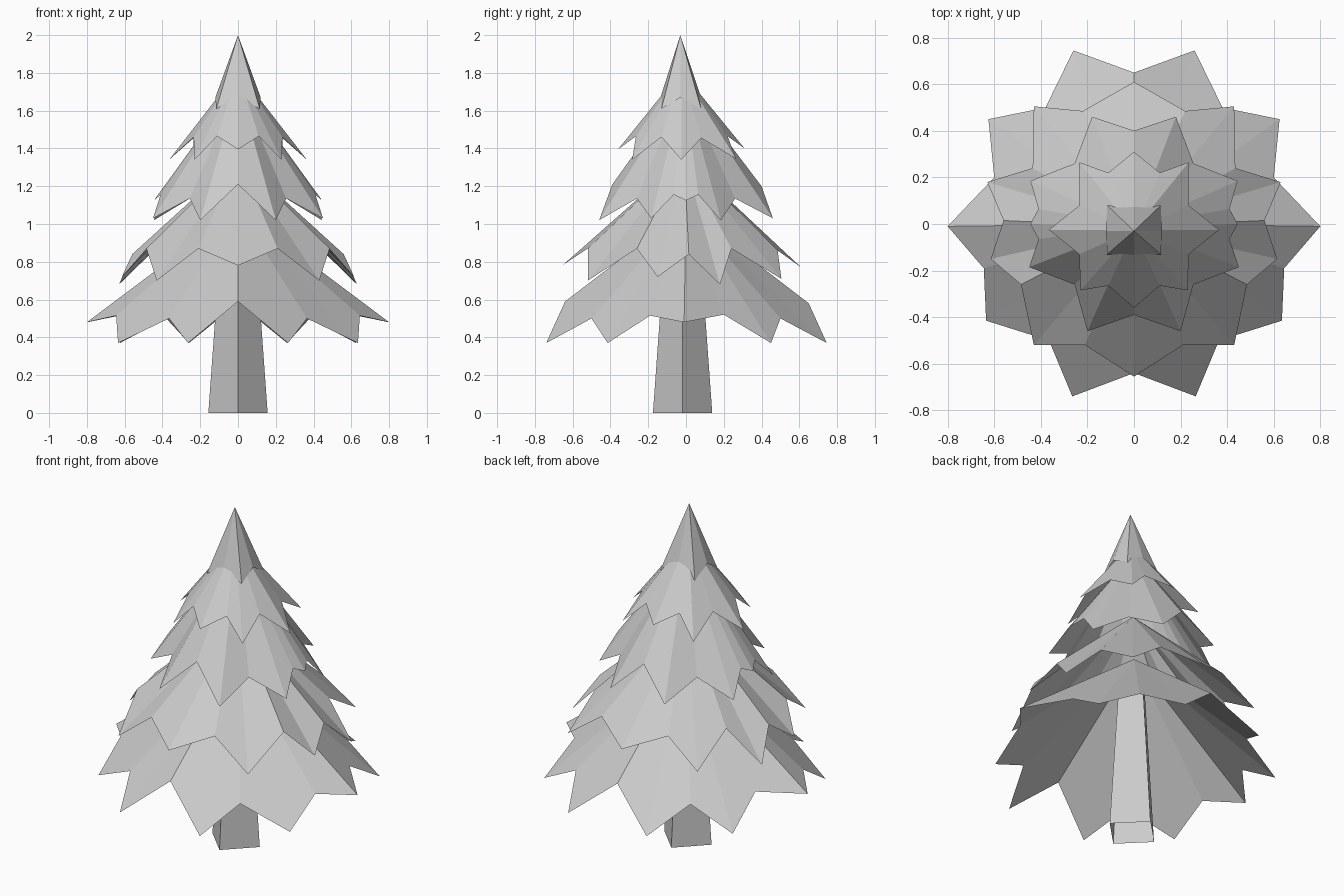
import bpy
import bmesh
from math import cos, sin, tau

cube = bpy.data.objects.get("Cube")
if cube:
    bpy.data.objects.remove(cube)

grey = bpy.data.materials.new("plain_grey")
grey.use_nodes = True
colour = (0.6, 0.6, 0.6, 1)
grey.diffuse_color = colour
grey.node_tree.nodes["Principled BSDF"].inputs["Base Color"].default_value = colour


def finish(name, bm):
    bmesh.ops.recalc_face_normals(bm, faces=bm.faces)
    mesh = bpy.data.meshes.new(name)
    bm.to_mesh(mesh)
    bm.free()
    mesh.materials.append(grey)
    obj = bpy.data.objects.new(name, mesh)
    bpy.context.collection.objects.link(obj)


def branch_tier(name, left_rim, apex_y, apex_z):
    """Jagged open skirt; left_rim runs from back to front and is mirrored in x."""
    bm = bmesh.new()
    right_rim = [(-x, y, z) for x, y, z in left_rim[-2:0:-1]]
    rim = [bm.verts.new(p) for p in left_rim + right_rim]
    apex = bm.verts.new((0, apex_y, apex_z))
    for i, v in enumerate(rim):
        bm.faces.new((v, apex, rim[i - 1]))
    finish(name, bm)


# Branch tiers, lowest to highest: tips and notches alternate
branch_tier("bottom_branches",
            [(0, .65, .58), (.26, .745, .37), (.38, .5, .5), (.625, .45, .37),
             (.6, .2, .52), (.8, -.01, .48), (.645, -.19, .515), (.635, -.415, .37),
             (.365, -.5, .5), (.265, -.74, .37), (0, -.64, .59)],
            0, 1.08)
branch_tier("lower_branches",
            [(0, .61, .77), (.22, .485, .86), (.43, .505, .71), (.435, .24, .87),
             (.63, .18, .68), (.56, .015, .84), (.615, -.15, .72), (.485, -.26, .87),
             (.43, -.52, .7), (.21, -.52, .87), (0, -.655, .78)],
            -.01, 1.35)
branch_tier("middle_branches",
            [(0, .4, 1.2), (.18, .46, 1.03), (.255, .26, 1.135), (.445, .185, 1.02),
             (.41, .065, 1.155), (.445, 0, 1.125), (.41, -.065, 1.155),
             (.45, -.185, 1.03), (.255, -.26, 1.135), (.2, -.46, 1.02), (0, -.39, 1.21)],
            -.01, 1.74)
branch_tier("upper_branches",
            [(0, .31, 1.4), (.11, .22, 1.465), (.235, .265, 1.345), (.235, .08, 1.455),
             (.365, -.025, 1.34), (.235, -.13, 1.46), (.23, -.285, 1.34),
             (.11, -.265, 1.465), (0, -.36, 1.395)],
            -.025, 1.81)

# Pointed top
branch_tier("tree_top",
            [(0, .08, 1.67), (.115, .08, 1.61), (.12, -.03, 1.67),
             (.115, -.13, 1.61), (0, -.135, 1.67)],
            -.03, 2)

# Tapered, open four-sided trunk with corners on the axes
bm = bmesh.new()
rings = [[bm.verts.new((r * cos(tau * k / 4), -.018 + r * sin(tau * k / 4), z))
          for k in range(4)] for r, z in ((.157, 0), (.085, 1))]
for k in range(4):
    m = (k + 1) % 4
    bm.faces.new((rings[0][k], rings[0][m], rings[1][m], rings[1][k]))
finish("trunk", bm)
